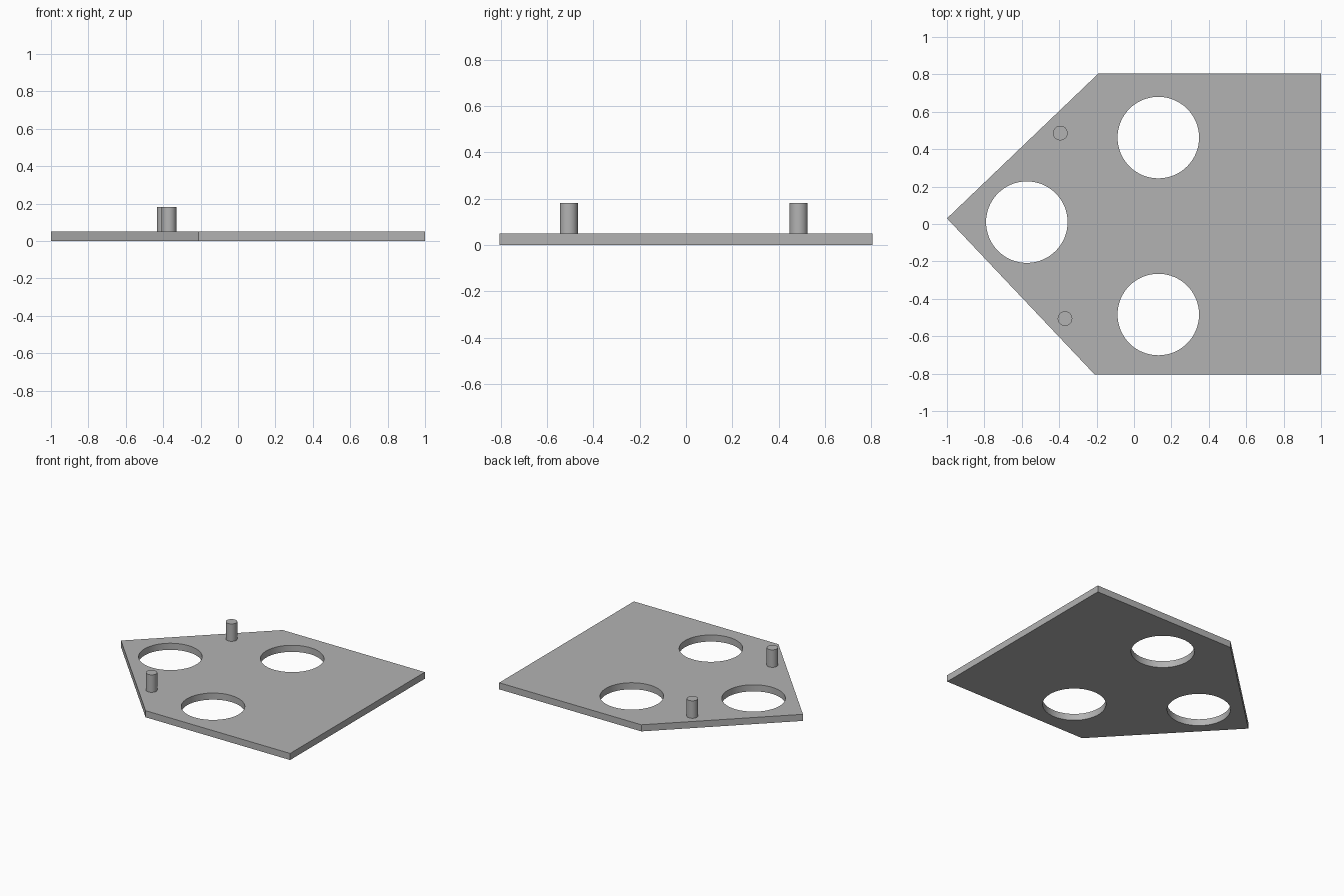
import bpy
import bmesh
from math import radians

if "Cube" in bpy.data.objects:
    bpy.data.objects.remove(bpy.data.objects["Cube"], do_unlink=True)

THICK = 0.05
PEG_TOP = 0.182

grey = bpy.data.materials.new("plain grey")
grey.use_nodes = True
colour = (0.45, 0.45, 0.45, 1)
grey.diffuse_color = colour
grey.node_tree.nodes["Principled BSDF"].inputs["Base Color"].default_value = colour


def cylinder(name, x, y, radius, bottom, top):
    bpy.ops.mesh.primitive_cylinder_add(
        vertices=64, radius=radius, depth=top - bottom,
        location=(x, y, (bottom + top) / 2))
    obj = bpy.context.object
    obj.name = name
    obj.data.materials.append(grey)
    return obj


def smooth(obj):
    bpy.ops.object.select_all(action="DESELECT")
    obj.select_set(True)
    bpy.context.view_layer.objects.active = obj
    bpy.ops.object.shade_smooth_by_angle(angle=radians(30))


# Five-sided base plate, extruded from its outline
outline = [(-1, 0.03), (-0.21, -0.805), (1, -0.805), (1, 0.805), (-0.19, 0.805)]
bm = bmesh.new()
face = bm.faces.new([bm.verts.new((x, y, 0)) for x, y in outline])
walls = bmesh.ops.extrude_face_region(bm, geom=[face])
top_verts = [v for v in walls["geom"] if isinstance(v, bmesh.types.BMVert)]
bmesh.ops.translate(bm, verts=top_verts, vec=(0, 0, THICK))
bmesh.ops.recalc_face_normals(bm, faces=bm.faces)
mesh = bpy.data.meshes.new("base_plate")
bm.to_mesh(mesh)
bm.free()
mesh.materials.append(grey)
plate = bpy.data.objects.new("base_plate", mesh)
bpy.context.collection.objects.link(plate)

# Three round through-holes
for x, y in [(0.13, 0.462), (0.13, -0.484), (-0.573, 0.01)]:
    cutter = cylinder("hole_cutter", x, y, 0.218, -0.1, 0.2)
    cutter.hide_render = True
    bpy.context.view_layer.objects.active = plate
    cut = plate.modifiers.new("hole", "BOOLEAN")
    cut.operation = "DIFFERENCE"
    cut.solver = "EXACT"
    cut.object = cutter
    bpy.ops.object.modifier_apply(modifier=cut.name)
    bpy.data.objects.remove(cutter, do_unlink=True)
smooth(plate)

# Two upright pegs beside the slanted edges
for name, x, y in [("back_peg", -0.394, 0.486), ("front_peg", -0.369, -0.506)]:
    smooth(cylinder(name, x, y, 0.039, THICK, PEG_TOP))
